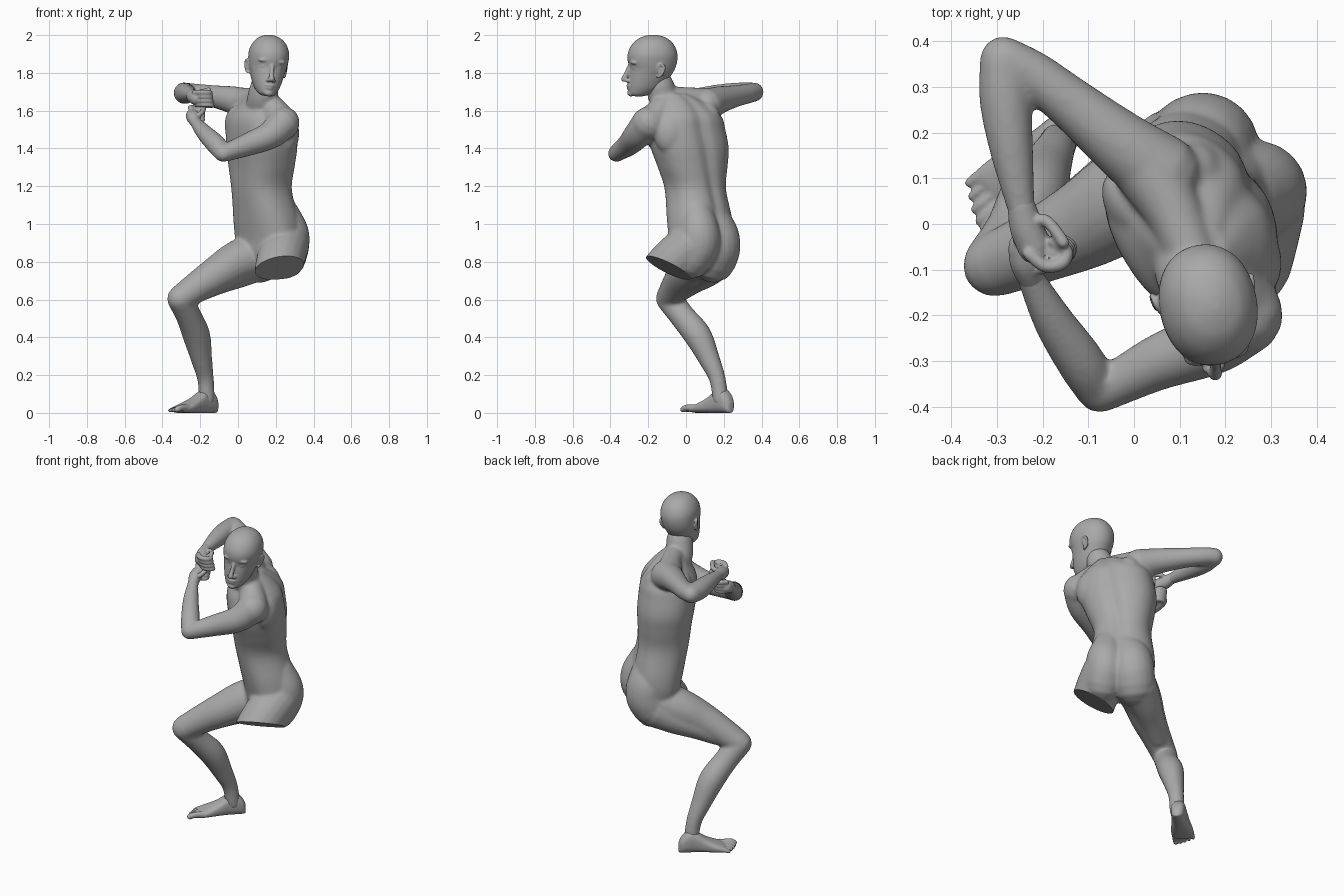
import bpy, bmesh, math
from mathutils import Vector, Matrix

if "Cube" in bpy.data.objects:
    bpy.data.objects.remove(bpy.data.objects["Cube"])

GREY = (0.40, 0.40, 0.40, 1)
mat = bpy.data.materials.new("plain grey")
mat.use_nodes = True
mat.diffuse_color = GREY
mat.node_tree.nodes["Principled BSDF"].inputs["Base Color"].default_value = GREY
mat.node_tree.nodes["Principled BSDF"].inputs["Roughness"].default_value = 0.7


def spline(rows, steps=5):
    """Smooth curve through rows of numbers."""
    p = [[2 * a - b for a, b in zip(rows[0], rows[1])]] + [list(r) for r in rows]
    p.append([2 * a - b for a, b in zip(rows[-1], rows[-2])])
    out = []
    for i in range(1, len(p) - 2):
        for s in range(steps):
            t = s / steps
            out.append([0.5 * (2 * b + (c - a) * t + (2 * a - 5 * b + 4 * c - d) * t * t
                               + (3 * b - a - 3 * c + d) * t ** 3) for a, b, c, d in zip(*p[i - 1:i + 3])])
    return out + [p[-2]]


def loft(bm, rings):
    """Skin a list of closed rings and cap both ends."""
    loops = [[bm.verts.new(p) for p in r] for r in rings]
    n = len(loops[0])
    for a, b in zip(loops, loops[1:]):
        for i in range(n):
            bm.faces.new((a[i], a[(i + 1) % n], b[(i + 1) % n], b[i]))
    bm.faces.new(loops[0][::-1])
    bm.faces.new(loops[-1])


def tube(bm, pts, n=20):
    """Round-ended tapering limb through (x, y, z, radius) points."""
    path = spline(pts)
    pos = [Vector(q[:3]) for q in path]
    rad = [q[3] for q in path]
    tan = [(pos[min(i + 1, len(pos) - 1)] - pos[max(i - 1, 0)]).normalized() for i in range(len(pos))]
    stations = [(pos[0] - tan[0] * rad[0] * math.sin(k), rad[0] * math.cos(k), tan[0]) for k in (1.4, 1.0, 0.5)]
    stations += list(zip(pos, rad, tan))
    stations += [(pos[-1] + tan[-1] * rad[-1] * math.sin(k), rad[-1] * math.cos(k), tan[-1]) for k in (0.5, 1.0, 1.4)]
    u = tan[0].orthogonal()
    rings = []
    for c, r, t in stations:
        u = (u - t * u.dot(t)).normalized()
        v = t.cross(u)
        rings.append([c + r * (u * math.cos(k * math.tau / n) + v * math.sin(k * math.tau / n)) for k in range(n)])
    loft(bm, rings)


def blob(bm, c, r, yaw=0):
    m = Matrix.Translation(c) @ Matrix.Rotation(math.radians(yaw), 4, 'Z') @ Matrix.Diagonal((*r, 1))
    bmesh.ops.create_uvsphere(bm, u_segments=24, v_segments=14, radius=1, matrix=m)


def oval(c, front, side, a, b, power=2.3, dent=0.0, n=48):
    """Superellipse ring, a along side and b along front, with an optional groove at the back."""
    pts = []
    for k in range(n):
        t = k * math.tau / n
        ct, st = math.cos(t), math.sin(t)
        r = (abs(ct) ** power + abs(st) ** power) ** (-1 / power)
        r *= 1 - dent * math.exp(-((t - math.pi) / 0.17) ** 2)
        pts.append(Vector(c) + front * (b * r * ct) + side * (a * r * st))
    return pts


def finish(name, bm, voxel, smooth, cut=None):
    """Fuse the pieces into one smooth skin and link it."""
    bmesh.ops.recalc_face_normals(bm, faces=bm.faces)
    me = bpy.data.meshes.new(name)
    bm.to_mesh(me)
    bm.free()
    ob = bpy.data.objects.new(name, me)
    bpy.context.collection.objects.link(ob)
    mod = ob.modifiers.new("fuse", 'REMESH')
    mod.mode, mod.voxel_size = 'VOXEL', voxel
    mod = ob.modifiers.new("soften", 'SMOOTH')
    mod.factor, mod.iterations = 0.5, smooth
    bpy.context.view_layer.update()
    ev = ob.evaluated_get(bpy.context.evaluated_depsgraph_get())
    new = bpy.data.meshes.new_from_object(ev)
    ob.modifiers.clear()
    ob.data = new
    new.name = name
    if cut:
        cut(new)
    new.materials.clear()
    new.materials.append(mat)
    bpy.ops.object.select_all(action='DESELECT')
    ob.select_set(True)
    bpy.context.view_layer.objects.active = ob
    bpy.ops.object.shade_smooth_by_angle(angle=math.radians(45))


# ---- torso: centre x, y, z, half width, half depth, facing angle
bm = bmesh.new()
TORSO = [
    (.145, .07, .75, .09, .07, 228), (.15, .075, .83, .155, .115, 228),
    (.155, .075, .92, .186, .130, 228), (.15, .072, 1.02, .184, .147, 226),
    (.125, .05, 1.18, .161, .147, 220), (.125, .035, 1.30, .188, .156, 215),
    (.125, .02, 1.40, .212, .166, 213), (.125, .0, 1.50, .214, .166, 212),
    (.125, -.005, 1.57, .197, .155, 211), (.13, -.02, 1.635, .14, .11, 211), (.135, -.06, 1.69, .07, .065, 211)]
rings = []
for x, y, z, a, b, yaw in spline(TORSO, 4):
    f = Vector((math.cos(math.radians(yaw)), math.sin(math.radians(yaw)), 0))
    rings.append(oval((x, y, z), f, Vector((-f.y, f.x, 0)), a, b, dent=.09))
loft(bm, rings)
# chest muscles and shoulder blades
f = Vector((-.85, -.53, 0))
l = Vector((.53, -.85, 0))
for s in (-1, 1):
    blob(bm, Vector((.125, .0, 1.50 - .025 * s)) + f * .092 + l * .09 * s, (.055, .10, .105), 212)
blob(bm, (.262, -.085, 1.48), (.062, .085, .11))
blob(bm, (.13, .11, 1.54), (.072, .075, .11))
# buttocks
tube(bm, [(.165, .115, 1.06, .09), (.152, .154, .96, .118), (.15, .166, .88, .123), (.12, .145, .81, .122)])
tube(bm, [(.232, .055, 1.06, .090), (.264, .068, .96, .109), (.266, .068, .89, .112), (.25, .03, .82, .11)])

# neck and shoulder slopes
tube(bm, [(.13, -.06, 1.60, .095), (.13, -.118, 1.67, .081), (.143, -.14, 1.74, .074)])
tube(bm, [(.13, -.08, 1.675, .055), (.09, .02, 1.662, .062), (.04, .11, 1.645, .078)])
tube(bm, [(.14, -.09, 1.665, .06), (.19, -.135, 1.60, .073), (.24, -.19, 1.53, .086)])

# right arm
tube(bm, [(.06, .11, 1.63, .088), (-.03, .177, 1.657, .073), (-.14, .266, 1.678, .058),
          (-.22, .326, 1.69, .053), (-.285, .363, 1.70, .049)])
tube(bm, [(-.287, .36, 1.698, .052), (-.282, .27, 1.692, .057), (-.268, .16, 1.69, .048),
          (-.248, .04, 1.685, .032), (-.24, .01, 1.68, .031)])
# left arm
tube(bm, [(.24, -.20, 1.535, .088), (.17, -.258, 1.47, .074), (.05, -.305, 1.42, .061),
          (-.075, -.37, 1.373, .045)])
tube(bm, [(-.08, -.367, 1.373, .046), (-.115, -.305, 1.42, .053), (-.175, -.215, 1.48, .045),
          (-.225, -.12, 1.54, .031), (-.23, -.10, 1.555, .030)])

# right leg, with the back of the thigh as a second mass
tube(bm, [(.13, .135, .845, .128), (.0, .065, .798, .115), (-.10, .003, .740, .100),
          (-.20, -.045, .678, .084), (-.305, -.09, .605, .071)])
tube(bm, [(.09, .145, .80, .11), (.0, .10, .752, .092), (-.10, .035, .705, .076), (-.2, -.03, .65, .06)])
tube(bm, [(-.302, -.085, .598, .070), (-.26, -.018, .51, .068), (-.22, .062, .41, .073),
          (-.192, .125, .28, .056), (-.172, .166, .18, .044), (-.164, .184, .07, .042)])
# left thigh, cut short
tube(bm, [(.25, .045, .89, .128), (.23, -.04, .825, .128), (.213, -.11, .755, .125), (.205, -.17, .69, .115)])


def cut_thigh(me):
    b = bmesh.new()
    b.from_mesh(me)
    faces = [q for q in b.faces if q.calc_center_median().x > .04 and .5 < q.calc_center_median().z < 1.0]
    geom = list({g for q in faces for g in (*q.verts, *q.edges)}) + faces
    bmesh.ops.bisect_plane(b, geom=geom, dist=1e-5, plane_co=(.22, -.095, .768),
                           plane_no=(.21, -.45, -.86), clear_outer=True)
    bmesh.ops.holes_fill(b, edges=[e for e in b.edges if e.is_boundary], sides=0)
    bmesh.ops.recalc_face_normals(b, faces=b.faces)
    b.to_mesh(me)
    b.free()


finish("body", bm, .008, 14, cut_thigh)

# ---- head, built upright facing -y and then turned
HEAD = (Matrix.Translation((.157, -.18, 1.84)) @ Matrix.Rotation(math.radians(11.5), 4, 'Z')
        @ Matrix.Rotation(math.radians(7), 4, 'Y'))
bm = bmesh.new()
SKULL = [(-.163, .105, .04, .028), (-.15, .122, .0, .047), (-.12, .126, -.05, .066), (-.085, .126, -.08, .079),
         (-.04, .123, -.11, .091), (-.01, .121, -.125, .099), (.03, .131, -.134, .105), (.07, .128, -.132, .105),
         (.11, .108, -.115, .091), (.14, .076, -.085, .066), (.155, .042, -.052, .038), (.162, .012, -.02, .012)]
loft(bm, [oval((0, -(fr + bk) / 2, z), Vector((0, -1, 0)), Vector((1, 0, 0)), w, (fr - bk) / 2, 2.15)
          for z, fr, bk, w in spline(SKULL, 4)])
# nose, lips and chin
tube(bm, [(0, -.118, .005, .011), (0, -.136, -.04, .012), (0, -.149, -.073, .016)], 12)
blob(bm, (0, -.122, -.108), (.027, .013, .008))
blob(bm, (0, -.120, -.122), (.023, .013, .009))
blob(bm, (0, -.110, -.148), (.026, .02, .018))
for s in (-1, 1):
    # nostril, brow and eye
    blob(bm, (s * .014, -.132, -.08), (.012, .014, .010))
    blob(bm, (s * .040, -.104, .022), (.034, .022, .013))
    blob(bm, (s * .040, -.091, -.010), (.020, .023, .011))
    # ear bowl with a raised rim
    blob(bm, (s * .101, .028, -.018), (.010, .018, .032))
    tube(bm, [(s * .102, .010, -.006, .005), (s * .107, .020, .016, .007), (s * .111, .042, .010, .007),
              (s * .110, .043, -.014, .007), (s * .105, .028, -.040, .007), (s * .099, .014, -.050, .007)], 10)
bm.transform(HEAD)
finish("head", bm, .0045, 5)


# ---- fists: palm, filled grip, four curled fingers and a thumb
def fist(name, palm, curl, drop, thumb):
    b = bmesh.new()
    tube(b, palm, 16)
    blob(b, sum((Vector(q) for q in curl), Vector()) / len(curl) + Vector(drop) * 1.5, (.030, .028, .038))
    for k in range(4):
        off = Vector(drop) * k
        tube(b, [(*(Vector(q) + off), .0145 - .001 * k) for q in curl], 12)
    tube(b, [(*q, .0135) for q in thumb], 12)
    finish(name, b, .005, 2)


fist("right_hand",
     [(-.247, .04, 1.686, .031), (-.236, -.005, 1.675, .037), (-.218, -.05, 1.665, .038)],
     [(-.230, -.065, 1.695), (-.195, -.092, 1.697), (-.158, -.086, 1.695), (-.148, -.06, 1.692), (-.175, -.04, 1.69)],
     (.004, .004, -.022),
     [(-.225, .005, 1.69), (-.195, .008, 1.70), (-.172, -.015, 1.705), (-.155, -.04, 1.71)])
fist("left_hand",
     [(-.225, -.12, 1.54, .030), (-.236, -.085, 1.562, .036), (-.240, -.05, 1.575, .036)],
     [(-.252, -.035, 1.615), (-.228, -.004, 1.618), (-.196, -.006, 1.618), (-.186, -.032, 1.614), (-.208, -.045, 1.61)],
     (.0, -.004, -.021),
     [(-.225, -.10, 1.565), (-.198, -.095, 1.585), (-.185, -.07, 1.60), (-.182, -.045, 1.612)])

# ---- right foot: sections from the heel forward, then toes
bm = bmesh.new()
heel, d, l = Vector((-.12, .235, 0)), Vector((-.74, -.67, 0)), Vector((.67, -.74, 0))
up = Vector((0, 0, 1))
SOLE = [(-.006, .015, .055), (.010, .034, .09), (.05, .042, .13), (.095, .045, .12), (.15, .053, .084),
        (.20, .062, .06), (.245, .064, .042), (.265, .058, .03)]
loft(bm, [oval(heel + d * s + up * h / 2, up, l, w, h / 2, 2.6) for s, w, h in spline(SOLE, 3)])
for k in range(5):
    side = -.053 + .0255 * k
    r = (.012, .012, .013, .014, .018)[k]
    tip = (.276, .291, .304, .314, .318)[k]
    base = heel + d * .22 + l * side * .9 + up * .026
    mid = heel + d * (tip - .025) + l * side + up * (r + .008)
    end = heel + d * tip + l * side * 1.02 + up * r
    tube(bm, [(*base, r), (*mid, r), (*end, r * .9)], 12)
finish("right_foot", bm, .005, 4)
